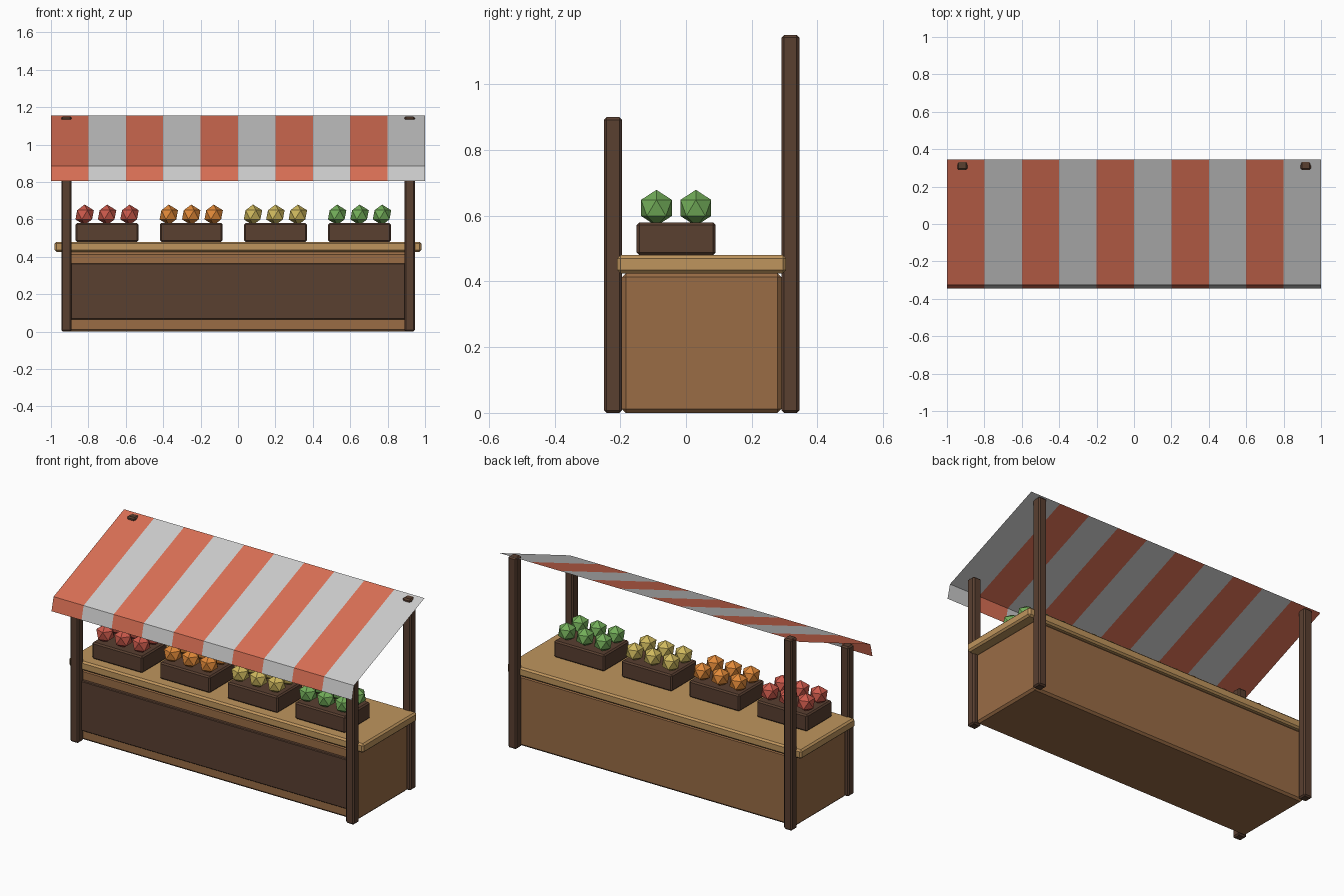
import bpy

if "Cube" in bpy.data.objects:
    bpy.data.objects.remove(bpy.data.objects["Cube"])


def material(name, rgb):
    m = bpy.data.materials.new(name)
    m.diffuse_color = (*rgb, 1)
    m.use_nodes = True
    m.node_tree.nodes["Principled BSDF"].inputs["Base Color"].default_value = m.diffuse_color
    return m


DARK = material("dark_wood", (0.10, 0.05, 0.03))
MID = material("mid_wood", (0.32, 0.15, 0.06))
LIGHT = material("light_wood", (0.52, 0.30, 0.11))
RED = material("red_cloth", (0.70, 0.16, 0.09))
WHITE = material("white_cloth", (0.85, 0.85, 0.85))
FRUITS = [
    ("red_fruit", (0.60, 0.10, 0.07)),
    ("orange_fruit", (0.75, 0.25, 0.04)),
    ("yellow_fruit", (0.62, 0.48, 0.11)),
    ("green_fruit", (0.17, 0.42, 0.10)),
]


def box(name, x, y, z, mat, bevel=0.008):
    """Bevelled box from (min, max) ranges."""
    r = (x, y, z)
    bpy.ops.mesh.primitive_cube_add(size=1, location=[(a + b) / 2 for a, b in r])
    ob = bpy.context.object
    ob.name = name
    ob.scale = [b - a for a, b in r]
    bpy.ops.object.transform_apply(location=False, rotation=False, scale=True)
    ob.data.materials.append(mat)
    if bevel:
        mod = ob.modifiers.new("edge_bevel", 'BEVEL')
        mod.width = bevel
        mod.segments = 1
    return ob


# Counter
box("counter_body", (-0.93, 0.93), (-0.195, 0.29), (0, 0.425), MID, 0.012)
box("front_panel", (-0.90, 0.90), (-0.215, -0.18), (0.065, 0.365), DARK, 0.004)
box("counter_top", (-0.98, 0.98), (-0.21, 0.305), (0.425, 0.48), LIGHT, 0.01)

# Posts
for side, sx in (("left", -1), ("right", 1)):
    x = sorted((sx * 0.89, sx * 0.945))
    box(f"front_post_{side}", x, (-0.25, -0.195), (0, 0.90), DARK)
    box(f"back_post_{side}", x, (0.29, 0.345), (0, 1.15), DARK)

# Striped awning sheet with a hanging front valance
profile = [(0.345, 1.155), (-0.325, 0.885), (-0.345, 0.805)]
n = 10
verts = [(-1 + 2 * i / n, y, z) for i in range(n + 1) for y, z in profile]
faces = [(3 * i + j, 3 * i + j + 1, 3 * i + j + 4, 3 * i + j + 3)
         for i in range(n) for j in range(2)]
mesh = bpy.data.meshes.new("awning")
mesh.from_pydata(verts, [], faces)
mesh.materials.append(RED)
mesh.materials.append(WHITE)
for p in mesh.polygons:
    p.material_index = (p.index // 2) % 2
awning = bpy.data.objects.new("awning", mesh)
bpy.context.collection.objects.link(awning)

# Crates of fruit
for i, (fruit, rgb) in enumerate(FRUITS):
    cx, cy = -0.70 + 0.45 * i, -0.03
    mat = material(fruit, rgb)
    box(f"crate_{i + 1}", (cx - 0.168, cx + 0.168), (cy - 0.12, cy + 0.12),
        (0.48, 0.58), DARK)
    for dx in (-0.12, 0, 0.12):
        for dy in (-0.06, 0.06):
            bpy.ops.mesh.primitive_ico_sphere_add(
                subdivisions=1, radius=0.055, location=(cx + dx, cy + dy, 0.624))
            bpy.context.object.name = fruit
            bpy.context.object.data.materials.append(mat)
